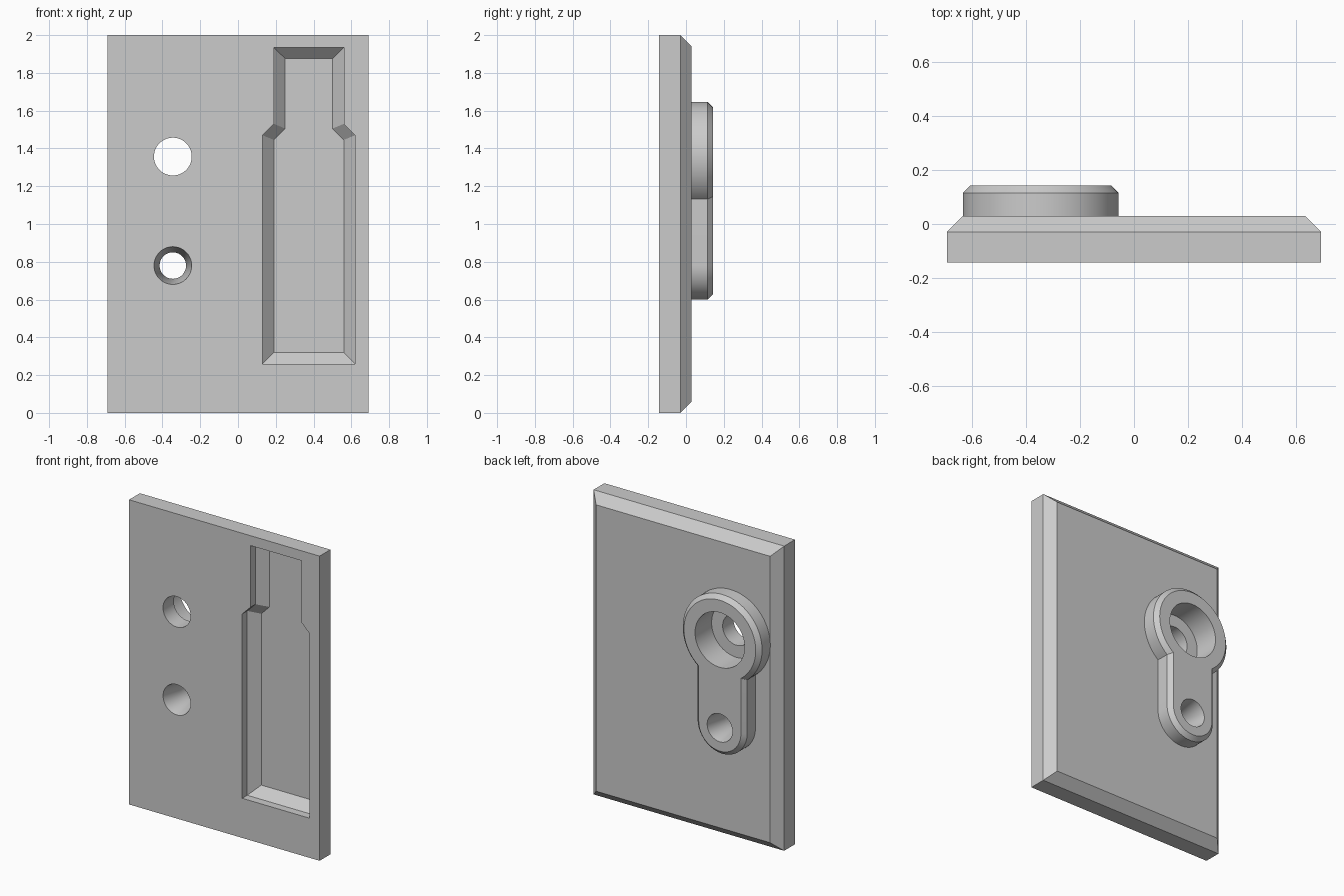
import bpy, bmesh
from math import pi, cos, sin, acos, sqrt, radians

if "Cube" in bpy.data.objects:
    bpy.data.objects.remove(bpy.data.objects["Cube"])

grey = bpy.data.materials.new("plain grey")
grey.use_nodes = True
colour = (0.6, 0.6, 0.6, 1)
grey.diffuse_color = colour
grey.node_tree.nodes["Principled BSDF"].inputs["Base Color"].default_value = colour

FRONT, STEP, BACK, BOSS_BACK = -0.142, -0.03, 0.03, 0.142
CHAMFER = 0.06
HOLE_X, UPPER_Z, LOWER_Z = -0.345, 1.357, 0.78


def loft(name, rings):
    """Solid through (outline, y) rings, each outline a list of (x, z)."""
    bm = bmesh.new()
    loops = [[bm.verts.new((x, y, z)) for x, z in pts] for pts, y in rings]
    n = len(loops[0])
    for a, b in zip(loops, loops[1:]):
        for i in range(n):
            j = (i + 1) % n
            bm.faces.new((a[i], a[j], b[j], b[i]))
    bm.faces.new(loops[0])
    bm.faces.new(loops[-1])
    bmesh.ops.recalc_face_normals(bm, faces=bm.faces)
    mesh = bpy.data.meshes.new(name)
    bm.to_mesh(mesh)
    bm.free()
    mesh.materials.append(grey)
    ob = bpy.data.objects.new(name, mesh)
    bpy.context.collection.objects.link(ob)
    return ob


def arc(z, r, start, end, n):
    return [(HOLE_X + r * cos(t), z + r * sin(t))
            for t in (start + (end - start) * i / n for i in range(n + 1))]


def circle(z, r, n=64):
    return arc(z, r, 0, 2 * pi, n)[:-1]


def plate_outline(i):
    w = 0.692 - i
    return [(-w, i), (w, i), (w, 2 - i), (-w, 2 - i)]


def boss_outline(i):
    big, small = 0.288 - i, 0.18 - i
    a = acos(small / big)
    return arc(UPPER_Z, big, -a, pi + a, 64) + arc(LOWER_Z, small, pi, 2 * pi, 32)


def pocket_outline(i):
    neck, body, mid = 0.185 - i, 0.245 - i, 0.375
    shoulder = 1.715 - i * sqrt(2)      # 45 degree shoulder line
    half = [(body, 0.26 + i), (body, shoulder - body),
            (neck, shoulder - neck), (neck, 1.935 - i)]
    return [(mid + x, z) for x, z in half] + [(mid - x, z) for x, z in reversed(half)]


def combine(target, tool, operation):
    mod = target.modifiers.new(operation, 'BOOLEAN')
    mod.operation, mod.object, mod.solver = operation, tool, 'EXACT'
    bpy.ops.object.select_all(action='DESELECT')
    bpy.context.view_layer.objects.active = target
    target.select_set(True)
    bpy.ops.object.modifier_apply(modifier=mod.name)
    bpy.data.objects.remove(tool)


# Backplate with bevelled rear edges
plate = loft("mounting_plate", [(plate_outline(0), FRONT), (plate_outline(0), STEP),
                                (plate_outline(CHAMFER), BACK)])

# Keyhole-shaped boss on the rear
boss = loft("keyhole_boss", [(boss_outline(0), 0), (boss_outline(0), BOSS_BACK - 0.027),
                             (boss_outline(0.027), BOSS_BACK)])
combine(plate, boss, 'UNION')

# Stepped pocket in the front
combine(plate, loft("pocket_cutter", [(pocket_outline(0), FRONT - 0.1),
                                      (pocket_outline(0), STEP - CHAMFER),
                                      (pocket_outline(CHAMFER), STEP)]), 'DIFFERENCE')

# Upper hole with a wide counterbore behind
combine(plate, loft("counterbore_cutter", [(circle(UPPER_Z, 0.1), FRONT - 0.1),
                                           (circle(UPPER_Z, 0.1), STEP),
                                           (circle(UPPER_Z, 0.18), STEP),
                                           (circle(UPPER_Z, 0.18), BOSS_BACK + 0.1)]),
        'DIFFERENCE')

# Lower hole, tapering to a narrow waist
combine(plate, loft("waisted_hole_cutter", [(circle(LOWER_Z, 0.1), FRONT - 0.001),
                                            (circle(LOWER_Z, 0.07), 0),
                                            (circle(LOWER_Z, 0.092), BOSS_BACK + 0.001)]),
        'DIFFERENCE')

bpy.ops.object.shade_smooth_by_angle(angle=radians(28))
